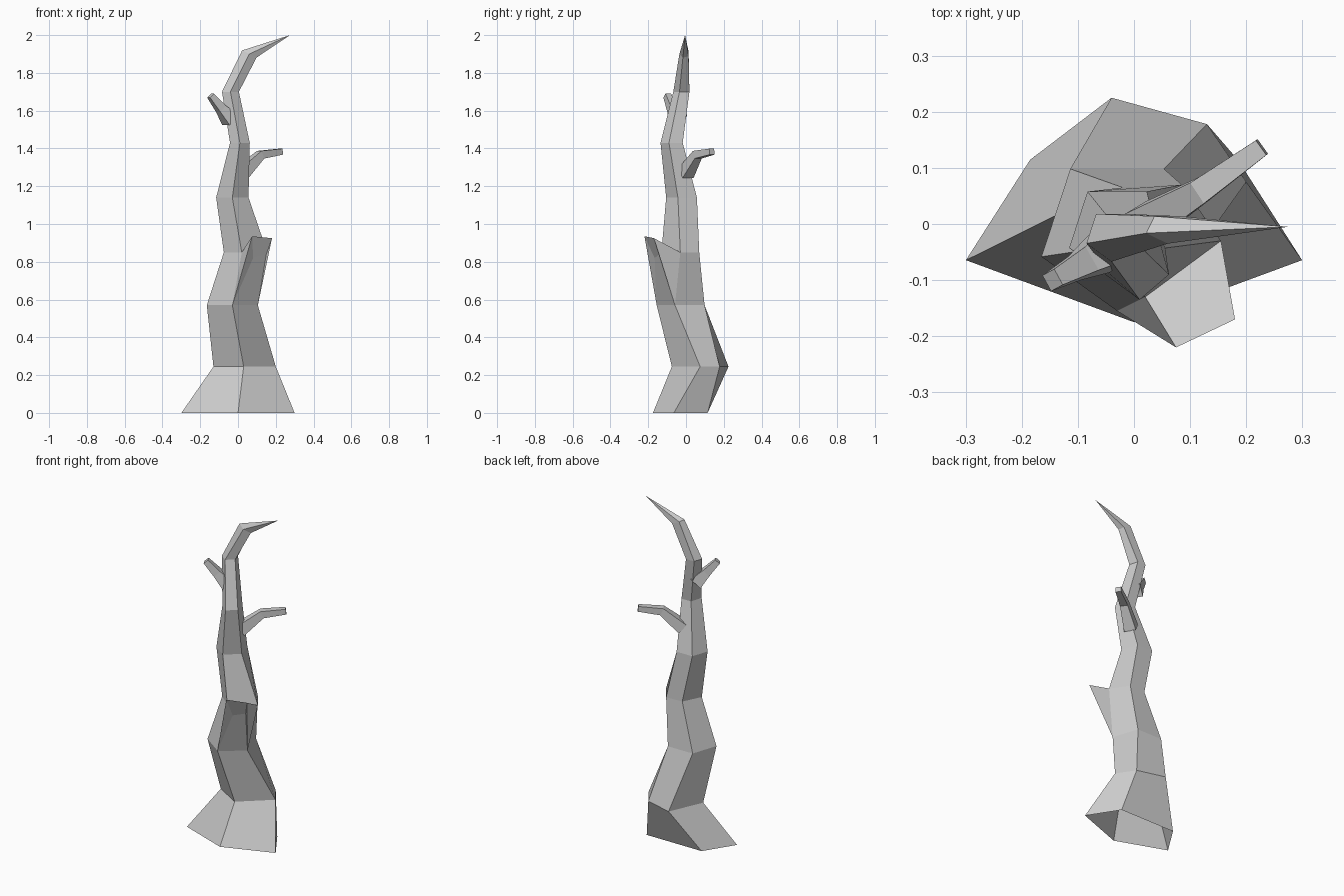
import bpy, bmesh, math
from mathutils import Vector

cube = bpy.data.objects.get("Cube")
if cube:
    bpy.data.objects.remove(cube, do_unlink=True)

GREY = (0.6, 0.6, 0.6, 1.0)
bark = bpy.data.materials.new("grey_bark")
bark.use_nodes = True
bark.diffuse_color = GREY
bsdf = bark.node_tree.nodes["Principled BSDF"]
bsdf.inputs["Base Color"].default_value = GREY
bsdf.inputs["Roughness"].default_value = 0.9


def pentagon(cx, cy, z, rx, ry, tilt=0.0):
    """Five corners, the first one at the front, going round towards +x."""
    points = []
    for i in range(5):
        a = math.radians(72 * i - 90)
        dx = rx * math.cos(a)
        points.append(Vector((cx + dx, cy + ry * math.sin(a), z + tilt * dx)))
    return points


def add_ring(bm, points):
    return [bm.verts.new(p) for p in points]


def bridge(bm, low, high, skip=()):
    n = len(low)
    for i in range(n):
        if i not in skip:
            j = (i + 1) % n
            bm.faces.new((low[i], low[j], high[j], high[i]))


def finish(bm, name):
    bmesh.ops.recalc_face_normals(bm, faces=bm.faces)
    mesh = bpy.data.meshes.new(name)
    bm.to_mesh(mesh)
    bm.free()
    mesh.materials.append(bark)
    obj = bpy.data.objects.new(name, mesh)
    bpy.context.scene.collection.objects.link(obj)
    return obj


# Trunk: crooked stack of five-sided rings, open at the ground
root_flare = [Vector((x, y, 0.245)) for x, y in
              ((0.03, -0.075), (0.2, 0.075), (0.13, 0.178), (-0.04, 0.225), (-0.13, 0.02))]
knot = [Vector((x, y, 0.85)) for x, y in
        ((0.02, -0.13), (0.155, -0.03), (0.085, 0.07), (-0.02, 0.065), (-0.075, -0.045))]
sections = [
    pentagon(0, -0.015, 0, 0.315, 0.16),
    root_flare,
    pentagon(-0.03, -0.015, 0.57, 0.142, 0.14),
    knot,
    pentagon(-0.03, -0.015, 1.14, 0.09, 0.09),
    pentagon(0.01, -0.07, 1.43, 0.055, 0.065),
    pentagon(-0.04, -0.02, 1.7, 0.047, 0.047),
    pentagon(0.06, -0.008, 1.9, 0.04, 0.027, tilt=-0.5),
]
bm = bmesh.new()
rings = [add_ring(bm, s) for s in sections]
STUB_LEVEL = 2
for level, (low, high) in enumerate(zip(rings, rings[1:])):
    bridge(bm, low, high, skip=(0,) if level == STUB_LEVEL else ())

# Bent pointed top
tip = bm.verts.new((0.275, -0.005, 2.0))
top = rings[-1]
for i in range(5):
    bm.faces.new((top[i], top[(i + 1) % 5], tip))

# Broken stub growing out of the front of the knot
low_a, low_b = rings[STUB_LEVEL][:2]
high_a, high_b = rings[STUB_LEVEL + 1][:2]
lip_a, lip_b, under_b, under_a = add_ring(bm, (
    (0.075, -0.22, 0.935), (0.18, -0.17, 0.925), (0.15, -0.14, 0.84), (0.08, -0.166, 0.82)))
for face in ((low_a, low_b, under_b, under_a), (under_a, under_b, lip_b, lip_a),
             (low_a, under_a, lip_a), (low_a, lip_a, high_a),
             (low_b, lip_b, under_b), (low_b, high_b, lip_b),
             (high_a, lip_a, lip_b, high_b)):
    bm.faces.new(face)
finish(bm, "trunk")


# Branches: tapered square tubes along a short path
def branch(name, path, radii):
    bm = bmesh.new()
    path = [Vector(p) for p in path]
    loops = []
    for i, (p, r) in enumerate(zip(path, radii)):
        ahead = (path[min(i + 1, len(path) - 1)] - path[max(i - 1, 0)]).normalized()
        side = ahead.cross(Vector((0, 0, 1))).normalized()
        up = side.cross(ahead)
        loops.append(add_ring(bm, [p + r * (side * s + up * u)
                                   for s, u in ((-1, -1), (1, -1), (1, 1), (-1, 1))]))
    for low, high in zip(loops, loops[1:]):
        bridge(bm, low, high)
    for cap in (loops[0], loops[-1]):
        bm.faces.new(cap)
    return finish(bm, name)


branch("left_branch", ((0.02, 0.0, 1.27), (0.12, 0.06, 1.367), (0.228, 0.137, 1.383)),
       (0.034, 0.022, 0.016))
branch("right_branch", ((-0.04, -0.04, 1.55), (-0.09, -0.07, 1.61), (-0.145, -0.1, 1.68)),
       (0.038, 0.024, 0.016))
